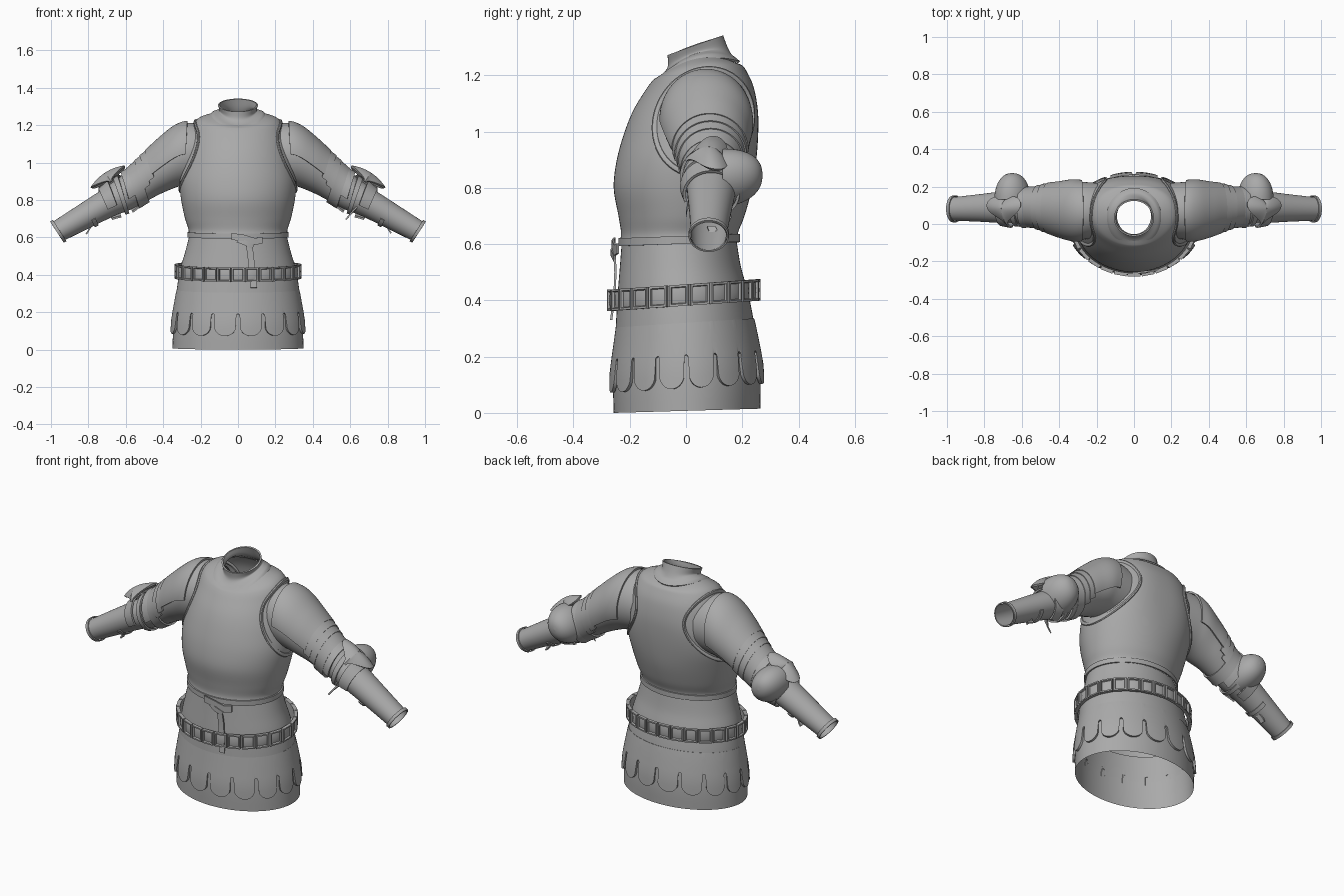
import bpy, math
from math import sin, cos, pi, radians
from mathutils import Vector
from mathutils.bvhtree import BVHTree

cube = bpy.data.objects.get("Cube")
if cube:
    bpy.data.objects.remove(cube)

steel = bpy.data.materials.new("grey_steel")
steel.use_nodes = True
GREY = (0.4, 0.4, 0.4, 1)
steel.diffuse_color = GREY
steel.node_tree.nodes["Principled BSDF"].inputs["Base Color"].default_value = GREY
parts = []


def make(name, verts, faces, thick=0, mirror=False):
    mesh = bpy.data.meshes.new(name)
    mesh.from_pydata(verts, [], faces)
    mesh.materials.append(steel)
    obj = bpy.data.objects.new(name, mesh)
    bpy.context.collection.objects.link(obj)
    if thick:
        mod = obj.modifiers.new("thickness", "SOLIDIFY")
        mod.thickness, mod.offset = thick, -1
    if mirror:
        obj.modifiers.new("mirror", "MIRROR")
    parts.append(obj)
    return obj


def grid(rows, closed=True):
    """Faces joining equal rows of points."""
    n = len(rows[0])
    verts = [p for row in rows for p in row]
    faces = []
    for r in range(len(rows) - 1):
        for i in range(n if closed else n - 1):
            j = (i + 1) % n
            faces.append((r * n + i, r * n + j, r * n + n + j, r * n + n + i))
    return verts, faces


def blend(table, s):
    """Smooth value between the rows of a table."""
    last = len(table) - 1
    i = min(int(s), last - 1)
    f = s - i
    a, b, c, d = (table[max(0, min(last, k))] for k in range(i - 1, i + 3))
    return [q + f * (r - p) / 2 + f * f * (p - 2.5 * q + 2 * r - u / 2)
            + f ** 3 * (1.5 * (q - r) + (u - p) / 2) for p, q, r, u in zip(a, b, c, d)]


def body_point(row, t, off=0):
    zf, zb, yf, yb, rx, saddle, power = row
    c, s = cos(t), sin(t)
    e = 2 / (power if s > 0 else 2)
    x = math.copysign(abs(c) ** e, c)
    y = math.copysign(abs(s) ** e, s)
    return Vector((x * (rx + off), (yf + yb) / 2 + y * ((yb - yf) / 2 + off),
                   (zf + zb) / 2 + y * (zb - zf) / 2 + saddle * c * c))


def angles(n, start=0, end=2 * pi):
    return [start + (end - start) * i / n for i in range(n)]


def body_loft(name, table, thick=0, steps=5, n=96):
    count = (len(table) - 1) * steps
    rows = [[body_point(blend(table, k / steps), t) for t in angles(n)] for k in range(count + 1)]
    return make(name, *grid(rows), thick)


# Columns: front z, back z, front y, back y, half width, side rise, back squareness
SKIRT = [(0, .015, -.257, .264, .35, 0, 2), (.12, .13, -.259, .264, .346, 0, 2),
         (.3, .3, -.25, .245, .33, 0, 2), (.42, .43, -.243, .22, .31, 0, 2),
         (.52, .52, -.235, .195, .283, 0, 2), (.61, .61, -.228, .18, .26, 0, 2)]
CUIRASS = [(.605, .605, -.236, .188, .268, 0, 2), (.64, .64, -.231, .185, .264, 0, 2),
           (.7, .7, -.24, .208, .283, 0, 2), (.8, .8, -.257, .235, .304, 0, 2.1),
           (.9, .9, -.246, .25, .312, 0, 2.3), (1, 1, -.218, .257, .297, 0, 2.5),
           (1.08, 1.08, -.185, .255, .277, 0, 2.5), (1.15, 1.16, -.142, .24, .258, 0, 2.4),
           (1.18, 1.215, -.12, .215, .235, .012, 2.3), (1.19, 1.235, -.108, .2, .2, .03, 2.2),
           (1.2, 1.245, -.09, .175, .12, .045, 2)]
COLLAR = [(1.165, 1.25, -.13, .192, .15, .045, 2), (1.185, 1.262, -.108, .178, .135, .045, 2),
          (1.21, 1.275, -.078, .162, .113, .035, 2), (1.235, 1.3, -.064, .148, .1, .015, 2),
          (1.272, 1.342, -.066, .132, .107, 0, 2)]

# Tunic skirt, breastplate with backplate, and standing collar
body_loft("skirt", SKIRT)
cuirass = body_loft("cuirass", CUIRASS)
body_loft("collar", COLLAR, .009)


# Scalloped tabs over the lower skirt
def skirt_row(z):
    for i in range(len(SKIRT) - 1):
        a, b = SKIRT[i][0], SKIRT[i + 1][0]
        if z <= b:
            return blend(SKIRT, i + (z - a) / (b - a))


def tab_edge(t):
    u = abs(((t + pi / 2) * 16 / (2 * pi)) % 1 * 2 - 1)
    if u < .84:
        return .088 + .055 * (1 - math.sqrt(1 - (u / .86) ** 2))
    return .185 + .022 * math.sqrt(max(0, 1 - ((1 - u) / .17) ** 2))


rows = [[] for _ in range(7)]
for t in angles(16 * 32):
    low = tab_edge(t)
    for k, row in enumerate(rows):
        z = low + (.32 - low) * k / 6
        p = body_point(skirt_row(z), t, .001 + .013 * min(1, (.32 - z) / .16))
        p.z = z + .016 * sin(t)
        row.append(p)
make("scalloped_tabs", *grid(rows), .012)


# Narrow waist strap and wide hip belt
def band(name, row, half, out):
    prof = [(-half, 0), (-half, out), (half, out), (half, 0)]
    rings = [[body_point(row, t, o) + Vector((0, 0, h)) for t in angles(96)] for h, o in prof]
    return make(name, *grid(rings + rings[:1]))


WAIST = (.607, .622, -.232, .184, .263, 0, 2)
HIP = (.40, .437, -.262, .245, .318, 0, 2)
band("waist_strap", WAIST, .014, .008)
band("hip_belt", HIP, .036, .006)

# Square plaques evenly spaced round the hip belt, each with a raised cross
fine = [body_point(HIP, t, .005) for t in angles(960, -pi / 2, 1.5 * pi)]
lengths = [0]
for i in range(len(fine)):
    lengths.append(lengths[-1] + (fine[(i + 1) % len(fine)] - fine[i]).length)
verts, faces, count = [], [], 25
profile = [(1, -.004), (1, .014), (.8, .014), (.72, .005)]
for k in range(count):
    i = next(j for j, d in enumerate(lengths) if d >= lengths[-1] * k / count)
    p = fine[i]
    along = (fine[(i + 1) % 960] - fine[i - 1]).normalized()
    up = Vector((0, 0, 1))
    out = along.cross(up).normalized()
    ring = [[p + along * (a * s * .034) + up * (b * s * .038) + out * d
             for a, b in ((-1, -1), (1, -1), (1, 1), (-1, 1))] for s, d in profile]
    v, f = grid(ring)
    base = len(verts)
    verts += v + [p + out * .014]
    faces += [tuple(base + q for q in face) for face in f]
    faces += [(base + 12 + q, base + 12 + (q + 1) % 4, base + 16) for q in range(4)]
make("belt_plaques", verts, faces)


# Strips of leather: waist knot, hanging tail, and strap ends
def strip(name, path, width, thick=.008):
    rows = [[Vector(p) - Vector(width) / 2, Vector(p) + Vector(width) / 2] for p in path]
    return make(name, *grid(rows, False), thick)


strip("waist_knot", [(-.035, -.25, .605), (.03, -.256, .597), (.09, -.248, .578), (.13, -.238, .585)],
      (0, 0, .036))
strip("knot_loop", [(.0, -.245, .585), (.04, -.26, .57), (.08, -.25, .55)], (.01, 0, .024))
strip("strap_tail", [(.055, -.25, .59), (.068, -.247, .5), (.075, -.25, .42), (.085, -.262, .33)],
      (.034, 0, 0))
strip("left_elbow_strap_end", [(.64, .03, .76), (.615, .005, .735), (.59, .0, .705)], (.02, 0, .025))
for side, label in ((1, "left"), (-1, "right")):
    strip(label + "_forearm_strap_end", [(side * .79, .09, .66), (side * .805, .1, .635),
                                         (side * .815, .1, .62)], (0, .03, 0))

# Raised rim round each armhole, laid on the cuirass
tree = BVHTree.FromPolygons([v.co for v in cuirass.data.vertices],
                            [p.vertices[:] for p in cuirass.data.polygons])
centre = []
for t in angles(64):
    y = .062 + .172 * cos(t) + .02 * sin(t)
    hit = tree.ray_cast(Vector((1, y, 1.035 + .187 * sin(t))), Vector((-1, 0, 0)))[0]
    if hit:
        centre.append(hit)
rows = []
for i, p in enumerate(centre):
    along = (centre[(i + 1) % len(centre)] - centre[i - 1]).normalized()
    side = along.cross(Vector((1, 0, 0))).normalized()
    out = side.cross(along)
    rows.append([p + side * (.011 * cos(a)) + out * (.008 * sin(a)) for a in angles(8)])
make("armhole_rims", *grid(rows + rows[:1]), mirror=True)

# Arm columns: top x, top z, underside x, underside z, front y, back y
ARM = [(.18, 1.2, .22, .89, -.075, .22), (.27, 1.212, .29, .878, -.083, .225),
       (.34, 1.185, .33, .868, -.078, .225), (.42, 1.118, .38, .848, -.058, .213),
       (.49, 1.05, .43, .825, -.034, .203), (.56, .985, .5, .787, -.01, .188),
       (.62, .93, .57, .75, 0, .182), (.72, .86, .66, .715, .004, .176),
       (.85, .775, .79, .652, .012, .16), (1, .677, .936, .58, .018, .143)]


def arm_point(s, t, off):
    tx, tz, bx, bz, yf, yb = blend(ARM, s)
    half = Vector((tx - bx, 0, tz - bz)) / 2
    mid = Vector(((tx + bx) / 2, (yf + yb) / 2, (tz + bz) / 2))
    return mid + half * cos(t) * (1 + off / half.length) + Vector((0, ((yb - yf) / 2 + off) * sin(t), 0))


def arm_shell(name, s0, s1, off0, off1, spread=180, lean=0, thick=.01):
    """Plate wrapped round the arm; spread is the half angle, lean turns it to the back."""
    full = spread == 180
    n, steps = 48, max(2, int((s1 - s0) * 6))
    turn = [radians(lean - spread + 2 * spread * i / n) for i in range(n if full else n + 1)]
    rows = [[arm_point(s0 + (s1 - s0) * k / steps, t, off0 + (off1 - off0) * k / steps)
             for t in turn] for k in range(steps + 1)]
    return make(name, *grid(rows, full), thick, True)


# Sleeves, shoulder plates, lames, elbow bands and forearm straps
arm_shell("arms", 0, 9, 0, 0, thick=0)
arm_shell("shoulder_plates", 1, 4, .001, .008, 100, 10)
arm_shell("shoulder_lame_upper", 3.9, 4.4, .003, .008, 110, 10)
arm_shell("shoulder_lame_lower", 4.3, 4.8, .002, .007, 120, 10)
arm_shell("upper_arm_cuffs", 4.7, 5.5, .002, .006)
arm_shell("elbow_band_upper", 5.5, 6.0, .004, .012, 140, 30)
arm_shell("elbow_band_lower", 6.7, 7.15, .014, .006, 140, 30)
arm_shell("elbow_straps", 6.2, 6.45, .006, .006)
arm_shell("forearm_straps", 7.7, 7.85, .003, .003, 60, 180, .006)
arm_shell("wrist_rims", 8.85, 9, .003, .003, thick=.006)

# Pointed elbow cups at the back of the arm
axis, normal = Vector((.84, 0, -.54)), Vector((.54, 0, .84))
origin = Vector((.65, .13, .835))
rows = []
for k in range(13):
    a = k / 12 * pi / 2
    r = cos(a) ** .85 if k < 12 else .001
    rows.append([origin + axis * (.092 * r * cos(t)) + normal * (.108 * r * sin(t))
                 + Vector((0, .142 * sin(a), .01 * sin(a))) for t in angles(40)])
make("elbow_cups", *grid(rows), mirror=True)

# Heart shaped wings on top of the elbows, domed and pointing forwards
middle = Vector((.692, .083, .918))
rows = []
for scale in (1, .93, .75, .5, .25, .01):
    row = []
    for t in angles(64):
        u = sin(t) ** 3 * .104 * scale
        w = (13 * cos(t) - 5 * cos(2 * t) - 2 * cos(3 * t) - cos(4 * t)) / 17 * .078 * scale
        lift = .022 * (1 - scale ** 2) - 4.5 * w * w
        row.append(middle + axis * u + normal * lift + Vector((0, w, 0)))
    rows.append(row)
make("elbow_wings", *grid(rows), .012, True)

# Bake the modifiers, then shade smooth while keeping plate edges sharp
bpy.ops.object.select_all(action="DESELECT")
for obj in parts:
    obj.select_set(True)
bpy.context.view_layer.objects.active = parts[0]
bpy.ops.object.convert(target="MESH")
bpy.ops.object.shade_smooth_by_angle(angle=radians(38))
